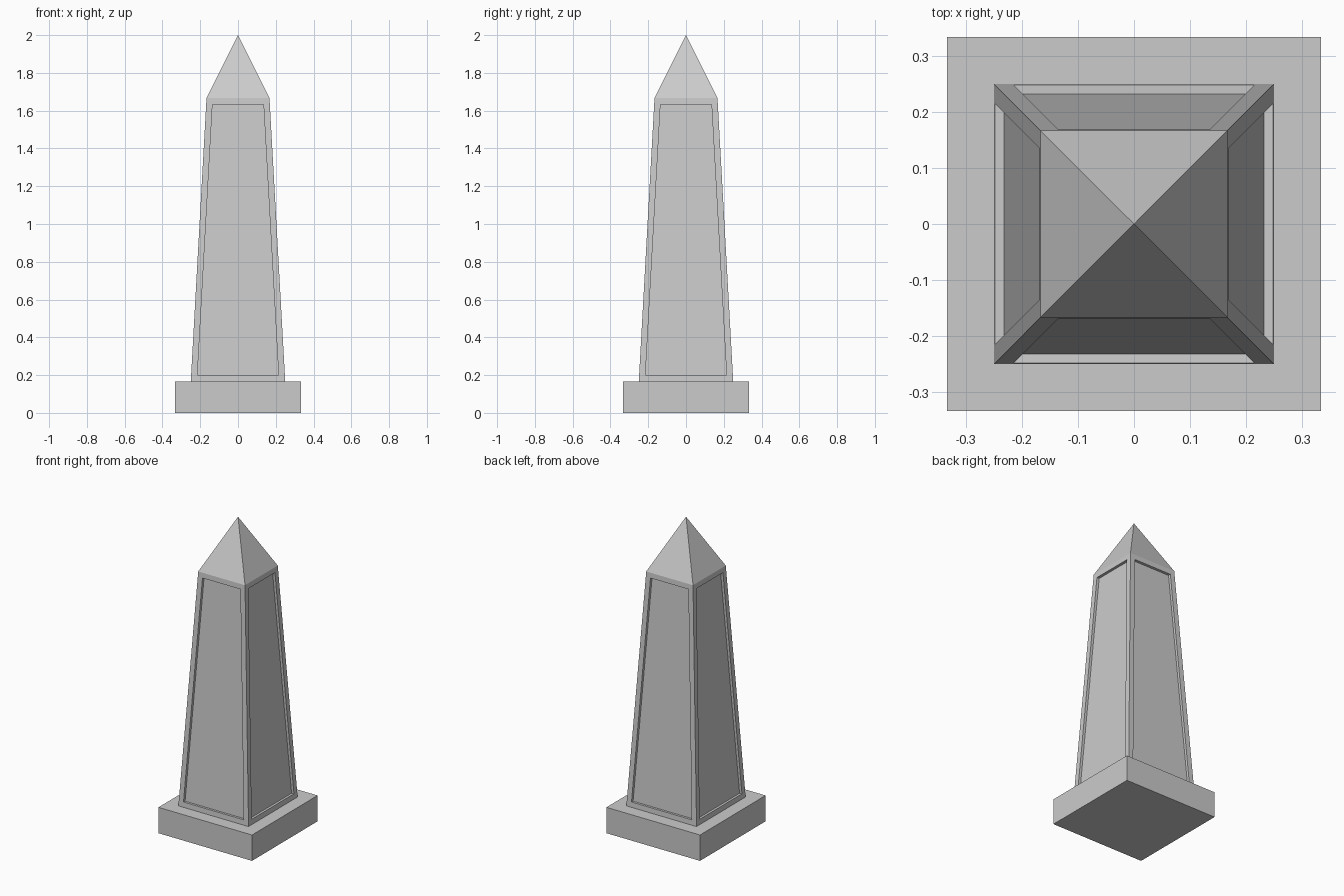
import bpy, bmesh, math
from mathutils import Matrix, Vector

if "Cube" in bpy.data.objects:
    bpy.data.objects.remove(bpy.data.objects["Cube"])

BASE_H, SHAFT_TOP, APEX = 1 / 6, 5 / 3, 2.0
BASE_HALF, LOW_HALF, HIGH_HALF = 1 / 3, 0.25, 1 / 6
FRAME, DEPTH = 1 / 30, 1 / 60


def square_frustum(bm, z0, z1, half0, half1):
    """Four-sided block aligned to x and y, tapering from half0 to half1."""
    place = Matrix.Translation((0, 0, (z0 + z1) / 2)) @ Matrix.Rotation(math.pi / 4, 4, 'Z')
    bmesh.ops.create_cone(bm, cap_ends=True, segments=4, depth=z1 - z0,
                          radius1=half0 * math.sqrt(2), radius2=half1 * math.sqrt(2),
                          matrix=place)
    bm.normal_update()


def finish(bm, name):
    bmesh.ops.recalc_face_normals(bm, faces=bm.faces[:])
    mesh = bpy.data.meshes.new(name)
    bm.to_mesh(mesh)
    bm.free()
    bpy.context.collection.objects.link(bpy.data.objects.new(name, mesh))


# Square plinth
bm = bmesh.new()
square_frustum(bm, 0, BASE_H, BASE_HALF, BASE_HALF)
finish(bm, "plinth")

# Tapered shaft
bm = bmesh.new()
square_frustum(bm, BASE_H, SHAFT_TOP, LOW_HALF, HIGH_HALF)
sides = [f for f in bm.faces if abs(f.normal.z) < 0.5]
top = max(bm.faces, key=lambda f: f.normal.z)

# Pyramid tip grown from the shaft's top face
tip = bmesh.ops.poke(bm, faces=[top])["verts"][0]
tip.co = Vector((0, 0, APEX))

# Framed panel sunk straight into each side
bmesh.ops.inset_individual(bm, faces=sides, thickness=FRAME, use_even_offset=True)
for panel in bmesh.ops.extrude_discrete_faces(bm, faces=sides)["faces"]:
    panel.normal_update()
    bmesh.ops.translate(bm, verts=panel.verts[:], vec=-panel.normal * DEPTH)
finish(bm, "obelisk_shaft")
